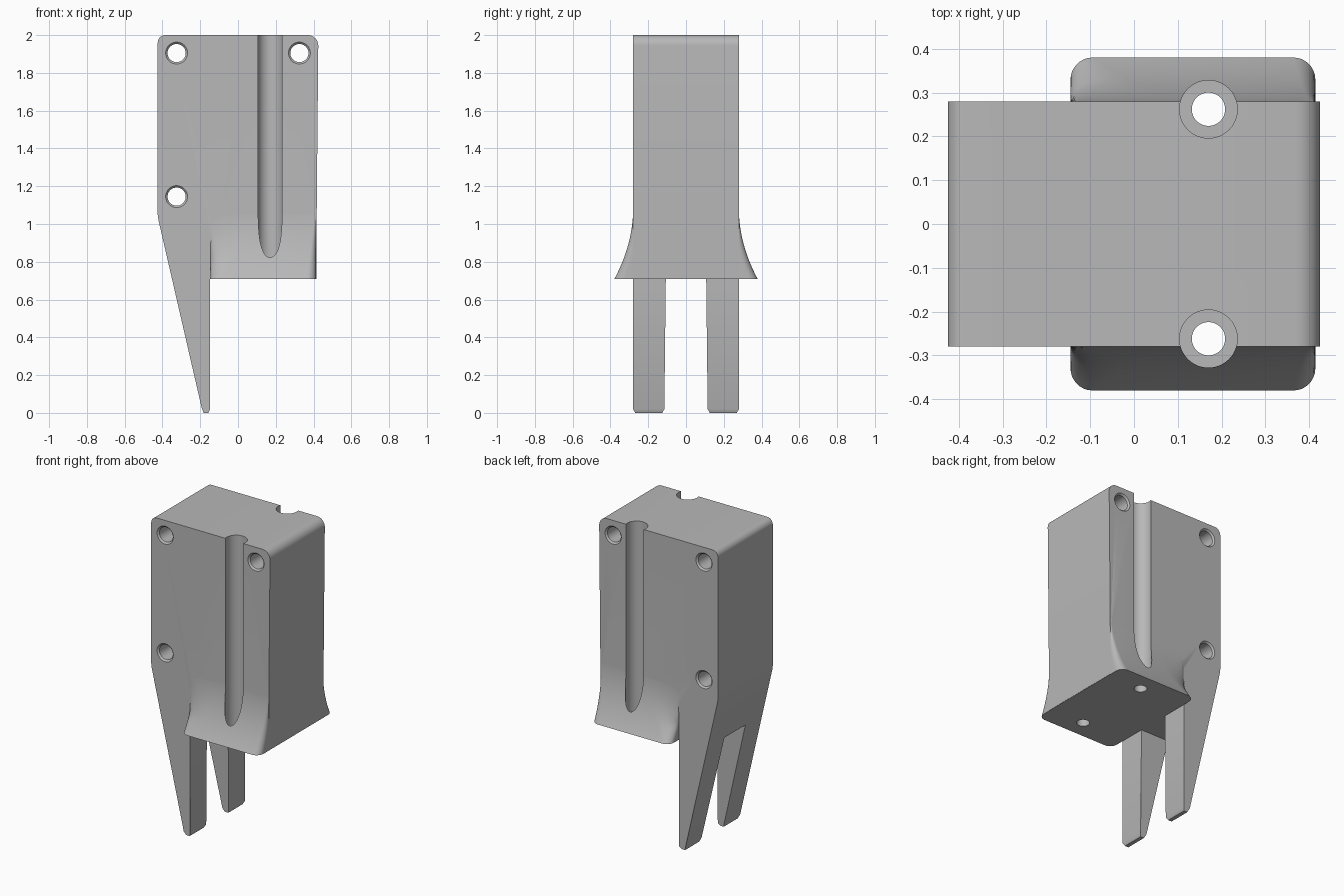
import bpy, bmesh, math
from mathutils import Matrix

if "Cube" in bpy.data.objects:
    bpy.data.objects.remove(bpy.data.objects["Cube"])

grey = bpy.data.materials.new("plain_grey")
grey.use_nodes = True
grey.diffuse_color = (0.48, 0.48, 0.48, 1)
grey.node_tree.nodes["Principled BSDF"].inputs["Base Color"].default_value = (0.48, 0.48, 0.48, 1)


def loft(name, rings):
    """Closed solid through rings that share one point count."""
    bm = bmesh.new()
    loops = [[bm.verts.new(p) for p in ring] for ring in rings]
    for a, b in zip(loops, loops[1:]):
        for i in range(len(a)):
            j = (i + 1) % len(a)
            bm.faces.new((a[i], a[j], b[j], b[i]))
    bm.faces.new(loops[0][::-1])
    bm.faces.new(loops[-1])
    bmesh.ops.recalc_face_normals(bm, faces=bm.faces)
    mesh = bpy.data.meshes.new(name)
    bm.to_mesh(mesh)
    bm.free()
    obj = bpy.data.objects.new(name, mesh)
    bpy.context.collection.objects.link(obj)
    mesh.materials.append(grey)
    return obj


def turned(name, profile, place, sides=48):
    """Round solid from (radius, height) pairs along local z."""
    rings = []
    for r, h in profile:
        angles = [math.tau * i / sides for i in range(sides)]
        rings.append([place @ Matrix.Translation((r * math.cos(a), r * math.sin(a), h)).to_translation()
                      for a in angles])
    return loft(name, rings)


def arc(cx, cz, rx, rz, start, end, steps=8):
    angles = [math.radians(start + (end - start) * i / steps) for i in range(steps + 1)]
    return [(cx + rx * math.cos(a), cz + rz * math.sin(a)) for a in angles]


def combine(target, other, operation):
    bpy.context.view_layer.objects.active = target
    mod = target.modifiers.new(operation, "BOOLEAN")
    mod.operation = operation
    mod.solver = "EXACT"
    mod.object = other
    bpy.ops.object.modifier_apply(modifier=mod.name)
    bpy.data.objects.remove(other)


# Main block with its tapering leg, extruded front to back
BASE = 0.71
outline = [(-0.147, 0.02), (-0.147, BASE), (0.415, BASE), (0.417, 1.1)]
outline += arc(0.37, 1.945, 0.055, 0.055, 0, 90)
outline += arc(-0.385, 1.96, 0.04, 0.04, 90, 180)
outline += [(-0.425, 1.05), (-0.421, 1.02), (-0.192, 0.025), (-0.182, 0), (-0.157, 0)]
body = loft("holder_body", [[(x, y, z) for x, z in outline] for y in (-0.28, 0.28)])

# Flared foot that swells out of the front and back faces
LEFT, RIGHT = -0.145, 0.414
foot_rings = []
for i in range(21):
    t = i / 20
    z = 1.1 - (1.1 - BASE + 0.002) * t
    half = 0.279 + 0.101 * t ** 2.1
    swell = half - 0.279
    wall = 0.05 * max(0, (t - 0.74) / 0.26)
    rise = max(swell - wall, 0.0005)
    wide = 0.05 + 0.3 * (1 - t)
    r = 0.002 + 0.048 * t
    side = arc(RIGHT - r, half - min(r, swell + 0.002), r, min(r, swell + 0.002), 0, 90)
    side += arc(LEFT + wide, half - rise, wide, rise, 90, 180)
    foot_rings.append([(x, y, z) for x, y in side] + [(x, -y, z) for x, y in reversed(side)])
combine(body, loft("flared_foot", foot_rings), "UNION")

# Slot that splits the leg into two prongs
slot = [(-0.107, BASE), (0.107, BASE), (0.116, -0.1), (-0.116, -0.1)]
combine(body, loft("prong_slot", [[(x, y, z) for y, z in slot] for x in (-0.6, -0.1469)]), "DIFFERENCE")

# Screw channels on front and back, with a bolt hole through each floor
for side in (-1, 1):
    place = Matrix.Translation((0.17, 0.262 * side, 0))
    channel = [(0.038, 0.6), (0.038, 0.77), (0.066, 0.7701), (0.066, 2.1)]
    combine(body, turned("screw_channel", channel, place), "DIFFERENCE")

# Chamfered cross holes running front to back
bore = [(0.068, -0.29), (0.048, -0.27), (0.048, 0.27), (0.068, 0.29)]
for x, z in ((-0.325, 1.905), (0.325, 1.905), (-0.325, 1.145)):
    place = Matrix.Translation((x, 0, z)) @ Matrix.Rotation(math.pi / 2, 4, "X")
    combine(body, turned("cross_hole", bore, place), "DIFFERENCE")

# Soften the prong tips
for v in body.data.vertices:
    if v.co.z < 0.01:
        centre = math.copysign(0.197, v.co.y)
        v.co.y = centre + (v.co.y - centre) * 0.87

bpy.ops.object.select_all(action="DESELECT")
body.select_set(True)
bpy.context.view_layer.objects.active = body
bpy.ops.object.shade_smooth_by_angle(angle=math.radians(30))
